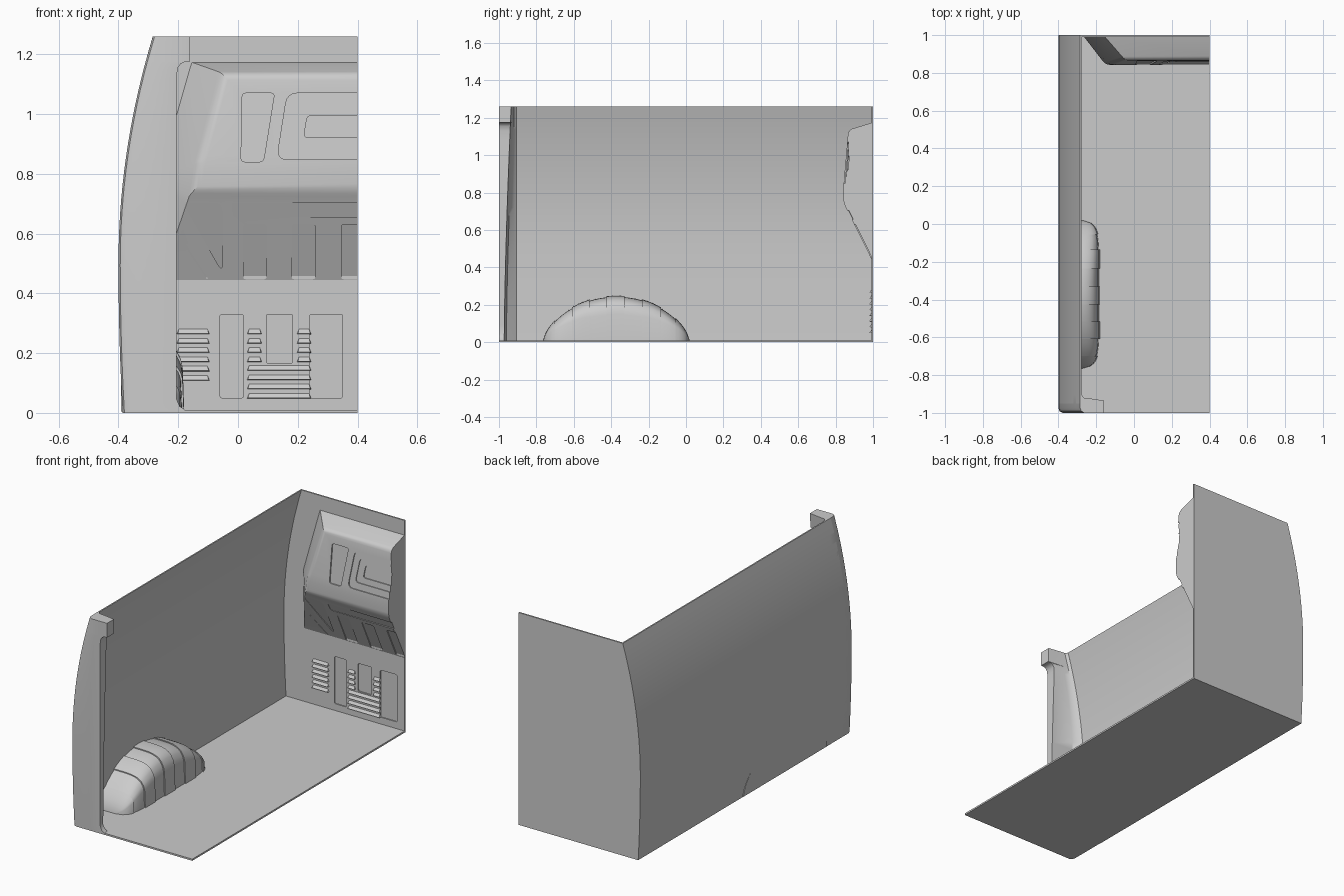
import bpy, bmesh
from mathutils import Vector

if "Cube" in bpy.data.objects:
    bpy.data.objects.remove(bpy.data.objects["Cube"])

H = 1.26       # body height
MID = 0.4      # cut plane of the half body
PLATE = 0.991  # front surface of the bulkhead plate


def outer_x(z):
    # tumblehome curve of the body side
    if z < 0.5:
        return -0.40 + 0.014 * ((0.5 - z) / 0.5) ** 2
    return -0.40 + 0.115 * ((z - 0.5) / 0.76) ** 2


def finish(name, bm, smooth=True):
    bmesh.ops.recalc_face_normals(bm, faces=bm.faces)
    me = bpy.data.meshes.new(name)
    bm.to_mesh(me)
    bm.free()
    ob = bpy.data.objects.new(name, me)
    bpy.context.collection.objects.link(ob)
    if smooth:
        activate(ob)
        bpy.ops.object.shade_smooth_by_angle(angle=0.6)
    return ob


def activate(ob):
    bpy.ops.object.select_all(action='DESELECT')
    ob.select_set(True)
    bpy.context.view_layer.objects.active = ob


def loft(name, rings, smooth=True):
    # closed cross-section rings joined in sequence and capped
    bm = bmesh.new()
    vs = [[bm.verts.new(p) for p in r] for r in rings]
    n = len(vs[0])
    for a, b in zip(vs, vs[1:]):
        for i in range(n):
            bm.faces.new((a[i], a[(i + 1) % n], b[(i + 1) % n], b[i]))
    bm.faces.new(vs[0])
    bm.faces.new(vs[-1])
    return finish(name, bm, smooth)


def rounded(poly, r=0.014, seg=4):
    out = []
    n = len(poly)
    for i in range(n):
        p, a, b = (Vector(poly[k % n]) for k in (i, i - 1, i + 1))
        s = p + (a - p).normalized() * min(r, (a - p).length * 0.4)
        e = p + (b - p).normalized() * min(r, (b - p).length * 0.4)
        for k in range(seg + 1):
            t = k / seg
            out.append(s * (1 - t) ** 2 + p * 2 * t * (1 - t) + e * t * t)
    return out


def recess(ob, poly, surf, depth, r=0.014):
    # sink a rounded panel into the surface y = surf(z)
    pts = rounded(poly, r)
    cut = loft("cutter", [[(p.x, surf(p.y) + d, p.y) for p in pts] for d in (-0.03, depth)], False)
    cut.hide_render = True
    mod = ob.modifiers.new("recess", 'BOOLEAN')
    mod.operation, mod.solver, mod.object = 'DIFFERENCE', 'EXACT', cut
    activate(ob)
    bpy.ops.object.modifier_apply(modifier=mod.name)
    bpy.data.objects.remove(cut)


def rect(x0, x1, z0, z1):
    return [(x0, z0), (x1, z0), (x1, z1), (x0, z1)]


heights = [H * i / 28 for i in range(29)]

# floor
fx = outer_x(0)
floor = [(fx, 1), (fx, -0.975), (fx + 0.007, -0.993), (fx + 0.025, -1), (MID, -1), (MID, 1)]
loft("floor", [[(x, y, z) for x, y in floor] for z in (0, 0.01)], False)

# curved side wall
loft("side_wall", [[(outer_x(z), -0.95, z), (outer_x(z) + 0.008, -0.95, z),
                    (outer_x(z) + 0.008, 1, z), (outer_x(z), 1, z)] for z in heights])

# door pillar with header stub and rounded opening corners
inner = [(0, -0.17), (0.012, -0.18), (0.022, -0.195), (0.045, -0.205), (1.13, -0.205),
         (1.155, -0.201), (1.168, -0.192), (1.174, -0.178), (1.175, -0.16), (H, -0.16)]
rows = inner[:4] + [(z, -0.205) for z in heights if 0.05 < z < 1.12] + inner[4:]
rings = []
for z, xi in rows:
    xo = outer_x(z)
    yb = -0.972 + 0.037 * (z / H) ** 1.5
    rings.append([(xo, -0.905, z), (xo, -0.975, z), (xo + 0.006, -0.991, z), (xo + 0.022, -1, z),
                  (xi, -1, z), (xi, yb, z), (min(xo + 0.05, xi), yb + 0.012, z),
                  (xo + 0.02, -0.92, z), (xo + 0.008, -0.905, z)])
loft("door_pillar", rings)

# ribbed wheel arch: y slices with alternating raised bands
bands = [-0.765, -0.70, -0.61, -0.515, -0.425, -0.33, -0.235, -0.135, -0.055, 0.02]
rings = []
for b, (y0, y1) in enumerate(zip(bands, bands[1:])):
    lift = 0.003 if b % 2 == 0 else -0.003
    for k in range(6):
        y = y0 + (y1 - y0) * k / 5
        u = min(abs((y + 0.3725) / 0.3927), 0.9995)
        h = max(0.242 * (1 - u * u) ** 0.65 + lift, 0.002)
        w = 0.112 + 0.097 * (1 - u ** 8) ** 0.5 + lift
        ring = [(-0.392, y, 0.004)]
        for i in range(17):
            f = (i / 16) ** 0.45
            if i > 12:
                f = 0.911 + 0.089 * (i - 12) / 4
            ring.append((-0.392 + w * f, y, 0.004 + h * max(1 - f ** 4.5, 0) ** (1 / 4.5)))
        rings.append(ring)
loft("wheel_arch", rings)

# bulkhead plate
prof = [(outer_x(z), z) for z in heights] + [(MID, H), (MID, 0)]
plate = loft("bulkhead_plate", [[(x, y, z) for x, z in prof] for y in (PLATE, 1)], False)
for box in (rect(-0.06, 0.018, 0.05, 0.33), rect(0.095, 0.183, 0.165, 0.33),
            rect(0.24, 0.35, 0.05, 0.33)):
    recess(plate, box, lambda z: PLATE, 0.006, 0.008)

# bulkhead bulge
bm = bmesh.new()
V = lambda x, y, z: bm.verts.new((x, y, z))
b0, b1, b2, b3, b4 = [V(x, 0.998, z) for x, z in
                      ((-0.16, 1.175), (-0.27, 0.79), (-0.265, 0.43), (MID, 0.43), (MID, 1.175))]
levels = ((-0.05, 0.868, 1.135), (-0.13, 0.842, 0.84), (-0.15, 0.842, 0.745))
f0, f1, f2 = [V(*p) for p in levels]
r0, r1, r2 = [V(MID, y, z) for _, y, z in levels]
for f in ((b0, f0, r0, b4), (f0, f1, r1, r0), (f1, f2, r2, r1), (f2, b2, b3, r2), (b0, b1, f1, f0),
          (b1, f2, f1), (b1, b2, f2), (b4, r0, r1, r2, b3), (b0, b4, b3, b2, b1)):
    bm.faces.new(f)
bmesh.ops.recalc_face_normals(bm, faces=bm.faces)
edges = [e for e in bm.edges if all(v.co.y < 0.95 for v in e.verts)
         and not all(v.co.x > 0.39 for v in e.verts)]
bmesh.ops.bevel(bm, geom=edges, offset=0.022, segments=4, profile=0.5, affect='EDGES',
                clamp_overlap=True)
bulge = finish("bulkhead_bulge", bm, False)

# recessed panels on the upper face, nested steps on the right
upper = lambda z: 0.842 + (z - 0.84) * 0.026 / 0.295
E = 0.46
recess(bulge, [(0.01, 0.84), (0.085, 0.84), (0.122, 1.07), (0.014, 1.07)], upper, 0.008)
recess(bulge, [(0.13, 0.848), (E, 0.848), (E, 1.07), (0.165, 1.07)], upper, 0.006, 0.035)
recess(bulge, [(0.173, 0.887), (E, 0.887), (E, 1.03), (0.197, 1.03)], upper, 0.011, 0.025)
recess(bulge, [(0.22, 0.922), (E, 0.922), (E, 0.995), (0.232, 0.995)], upper, 0.017)

# recessed panels on the lower slope
lower = lambda z: 0.842 + (0.745 - z) * 0.156 / 0.315
recess(bulge, [(-0.015, 0.655), (E, 0.655), (E, 0.703), (-0.022, 0.703)], lower, 0.008, 0.01)
for x0, x1 in ((0.018, 0.095), (0.18, 0.258), (0.346, E)):
    recess(bulge, rect(x0, x1, 0.447, 0.63), lower, 0.007, 0.008)
recess(bulge, [(-0.052, 0.47), (-0.052, 0.703), (-0.185, 0.703)], lower, 0.008, 0.03)
recess(bulge, [(-0.202, 0.605), (-0.10, 0.45), (-0.106, 0.45), (-0.208, 0.605)], lower, 0.004, 0.001)
activate(bulge)
bpy.ops.object.shade_smooth_by_angle(angle=0.45)

# louvres: small wedges pressed out of the plate
bm = bmesh.new()


def louvre(x0, x1, z, h=0.02, d=0.011):
    y, yf = PLATE + 0.002, PLATE - d
    a, b, c, e, f, g = [bm.verts.new(p) for p in (
        (x0, y, z), (x1, y, z), (x1 - 0.008, y, z + h), (x0 + 0.008, y, z + h),
        (x0 + 0.003, yf, z + 0.002), (x1 - 0.003, yf, z + 0.002))]
    for q in ((a, b, c, e), (a, f, g, b), (f, e, c, g), (a, e, f), (b, g, c)):
        bm.faces.new(q)


for i in range(6):
    louvre(-0.205, -0.095, 0.108 + i * 0.031)
for i in range(4):
    louvre(0.03, 0.245, 0.048 + i * 0.031)
    louvre(0.03, 0.08, 0.17 + i * 0.031)
    louvre(0.197, 0.245, 0.17 + i * 0.031)
finish("bulkhead_louvres", bm, False)
